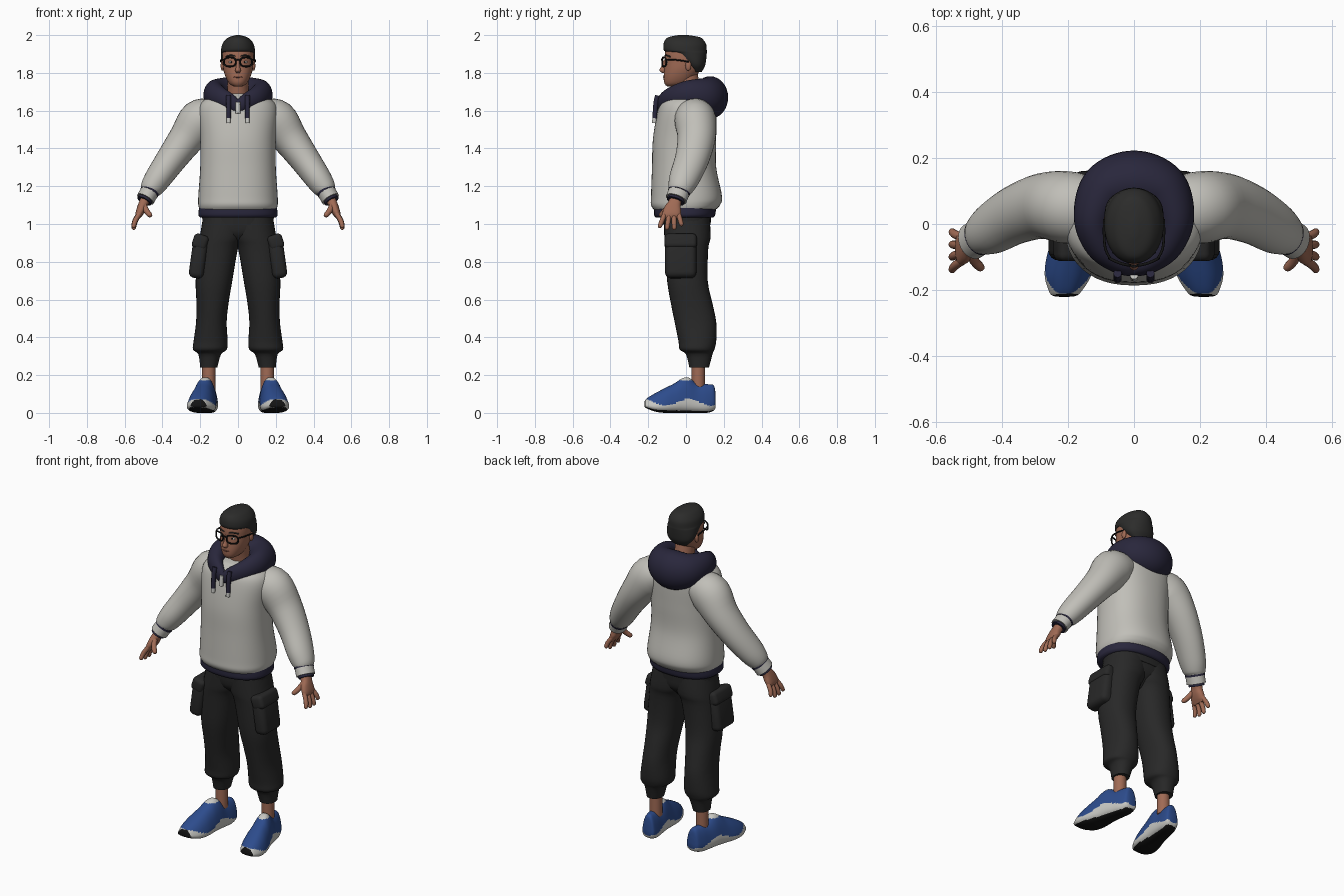
import bpy, bmesh, math
from mathutils import Vector, Matrix

cube = bpy.data.objects.get("Cube")
if cube:
    bpy.data.objects.remove(cube, do_unlink=True)


def material(name, red, green, blue):
    mat = bpy.data.materials.new(name)
    mat.use_nodes = True
    mat.diffuse_color = (red, green, blue, 1)
    shader = next(node for node in mat.node_tree.nodes if node.type == 'BSDF_PRINCIPLED')
    shader.inputs["Base Color"].default_value = mat.diffuse_color
    return mat


FLEECE = material("light grey fleece", .53, .52, .48)
NAVY = material("navy fabric", .022, .02, .045)
PANTS = material("charcoal cloth", .021, .021, .021)
HAIR = material("dark hair", .025, .025, .024)
SKIN = material("skin", .35, .145, .09)
LIPS = material("lips", .22, .08, .055)
BLUE = material("blue knit", .026, .072, .265)
WHITE = material("off white", .58, .58, .55)
BLACK = material("black rubber", .007, .007, .007)


def finish(name, bm, mats, mirror=False, rule=None):
    """Turn a bmesh into a smooth shaded object, optionally mirrored over x."""
    bmesh.ops.recalc_face_normals(bm, faces=bm.faces)
    bm.normal_update()
    for face in bm.faces:
        face.smooth = True
        if rule:
            face.material_index = rule(face.calc_center_median(), face.normal)
    mesh = bpy.data.meshes.new(name)
    bm.to_mesh(mesh)
    bm.free()
    mesh.set_sharp_from_angle(angle=math.radians(50))
    for mat in mats:
        mesh.materials.append(mat)
    ob = bpy.data.objects.new(name, mesh)
    bpy.context.collection.objects.link(ob)
    if mirror:
        ob.modifiers.new("Mirror", 'MIRROR').use_mirror_merge = False
    return ob


def spline(rows, steps, closed):
    """Catmull-Rom interpolation of equal-length rows."""
    count, out = len(rows), []

    def pick(i):
        return rows[i % count] if closed else rows[min(max(i, 0), count - 1)]

    for i in range(count if closed else count - 1):
        for k in range(steps):
            t = k / steps
            out.append([b + t / 2 * (c - a + t * (2*a - 5*b + 4*c - d + t * (3*(b - c) + d - a)))
                        for a, b, c, d in zip(pick(i - 1), pick(i), pick(i + 1), pick(i + 2))])
    return out if closed else out + [list(rows[-1])]


def superellipse(count, power):
    """Points around a rounded square of unit size."""
    for k in range(count):
        angle = math.tau * k / count
        yield tuple(math.copysign(abs(w) ** (2 / power), w) for w in (math.cos(angle), math.sin(angle)))


def loft(name, rows, mats, up=(0, 1, 0), axis=None, power=2.0, seg=32, steps=4,
         taper=0, closed=False, mirror=False, rule=None):
    """Skin superellipse sections given as (x, y, z, half width, half depth)."""
    pts = spline(rows, steps, closed)
    count, up, bm, rings = len(pts), Vector(up), bmesh.new(), []
    for i, point in enumerate(pts):
        if closed:
            before, after = pts[i - 1], pts[(i + 1) % count]
        else:
            before, after = pts[max(i - 1, 0)], pts[min(i + 1, count - 1)]
        tangent = Vector(axis) if axis else (Vector(after[:3]) - Vector(before[:3])).normalized()
        v = (up - tangent * up.dot(tangent)).normalized()
        u = v.cross(tangent)
        wide, deep = (max(size, .001) for size in point[3:])
        rings.append([bm.verts.new(Vector(point[:3]) + u * c * wide * (1 - taper * (s + .3)) + v * s * deep)
                      for c, s in superellipse(seg, power)])
    for i in range(count if closed else count - 1):
        lower, upper = rings[i], rings[(i + 1) % count]
        for k in range(seg):
            j = (k + 1) % seg
            bm.faces.new((lower[k], lower[j], upper[j], upper[k]))
    if not closed:
        bm.faces.new(rings[0])
        bm.faces.new(rings[-1])
    return finish(name, bm, mats, mirror, rule)


def stack(name, rows, mats, **options):
    """Loft of level sections: (z, front, back, half width) or (z, front, back, inner, outer)."""
    full = [row if len(row) > 4 else (*row[:3], -row[3], row[3]) for row in rows]
    sections = [((inner + outer) / 2, (front + back) / 2, z, (outer - inner) / 2, (back - front) / 2)
                for z, front, back, inner, outer in full]
    return loft(name, sections, mats, axis=(0, 0, 1), **options)


def blob(name, at, size, mat):
    bm = bmesh.new()
    bmesh.ops.create_uvsphere(bm, u_segments=20, v_segments=12, radius=1,
                              matrix=Matrix.Translation(at) @ Matrix.Diagonal((*size, 1)))
    return finish(name, bm, [mat], at[0] > 0)


def wire(name, path, radius, mat, mirror=False, closed=False):
    return loft(name, [(*point, radius, radius) for point in path], [mat], up=(.1, .3, 1), seg=8,
                steps=3, closed=closed, mirror=mirror)


def box(name, at, size, tilt, mat, bevel):
    bm = bmesh.new()
    place = Matrix.Translation(at) @ Matrix.Rotation(math.radians(tilt), 4, 'Y')
    bmesh.ops.create_cube(bm, size=1, matrix=place @ Matrix.Diagonal((*size, 1)))
    bmesh.ops.bevel(bm, geom=bm.edges[:], offset=bevel, segments=4, profile=.5, affect='EDGES')
    return finish(name, bm, [mat], True)


# Hoodie body and hem
stack("hoodie_body", [(1.07, -.165, .15, .2), (1.1, -.185, .18, .21), (1.15, -.185, .19, .21),
                      (1.3, -.18, .16, .2), (1.45, -.175, .16, .2), (1.6, -.15, .16, .21),
                      (1.66, -.125, .145, .175), (1.69, -.08, .11, .1)], [FLEECE], power=2.3, seg=48, steps=6)
stack("hoodie_hem", [(1.035, -.16, .145, .2), (1.05, -.17, .155, .21), (1.09, -.17, .16, .205)],
      [NAVY], power=2.3, seg=48)

# Sleeves
loft("sleeve", [(.13, .04, 1.575, .09, .1), (.2, .05, 1.545, .115, .11), (.275, .055, 1.45, .094, .1),
                (.355, .03, 1.34, .08, .09), (.425, -.01, 1.24, .07, .08), (.458, -.03, 1.19, .06, .066),
                (.468, -.037, 1.17, .048, .056)], [FLEECE], mirror=True)

# Cuff parts, placed by distance along the wrist
wrist, forward = Vector((.468, -.037, 1.17)), Vector((.48, -.32, -.82))
for part, start, end, radius, mat in (("cuff_seam", -.006, .005, .051, NAVY), ("cuff", .002, .047, .049, FLEECE),
                                      ("cuff_lining", .03, .06, .04, NAVY)):
    loft(part, [(*(wrist + forward * d), radius, radius + .008) for d in (start, end)], [mat], mirror=True)

# Hood: a collar roll, full at the back and thin at the throat
side = [(.083, .1, 1.675, .085, .1), (.123, .015, 1.683, .06, .078),
        (.1, -.065, 1.668, .048, .062), (.05, -.115, 1.645, .034, .05)]
other_side = [(-x, *rest) for x, *rest in reversed(side)]
loft("hood", [(0, .128, 1.67, .095, .112), *side, (0, -.135, 1.625, .024, .036), *other_side],
     [NAVY], up=(0, 0, 1), closed=True, steps=8)

# Drawstrings and zip
wire("drawstring", [(.05, -.15, 1.68), (.05, -.16, 1.64), (.05, -.166, 1.56)], .013, NAVY, True)
wire("drawstring_tip", [(.05, -.166, 1.565), (.05, -.168, 1.535)], .0125, WHITE, True)
wire("zip_pull", [(0, -.155, 1.645), (0, -.162, 1.585)], .013, WHITE)


def finger(name, base, tip, radius):
    base, tip = Vector(base), Vector(tip)
    bend = base.lerp(tip, .5) + Vector((.005, 0, 0))
    rows = ((base, 1), (bend, 1), (base.lerp(tip, .9), .85), (tip, .3))
    loft(name, [(*at, radius * grow, radius * grow) for at, grow in rows], [SKIN], seg=12, mirror=True)


# Hands
loft("palm", [(.48, -.045, 1.15, .028, .032), (.5, -.06, 1.11, .025, .034), (.512, -.07, 1.08, .024, .045),
              (.525, -.077, 1.05, .019, .048), (.53, -.078, 1.03, .01, .04)], [SKIN], power=2.4, mirror=True)
for i, (label, tip) in enumerate((("index", .98), ("middle", .97), ("ring", .97), ("little", .99))):
    y = -.112 + .024 * i
    finger(label + "_finger", (.522, y, 1.055), (.556, y - .03 + .016 * i, tip), .013)
finger("thumb", (.498, -.085, 1.1), (.462, -.138, 1.04), .015)

# Trousers
stack("trouser_seat", [(1.07, -.12, .125, .18), (1, -.116, .128, .18), (.94, -.1, .115, .15),
                       (.875, -.03, .05, .02)], [PANTS], power=2.4)
stack("waistband", [(.995, -.12, .13, .188), (1.05, -.124, .134, .19)], [PANTS], power=2.4)
stack("trouser_leg", [(1.04, -.115, .125, -.06, .184), (.93, -.115, .13, -.03, .203), (.87, -.11, .118, 0, .212),
                      (.7, -.1, .115, .03, .224), (.58, -.08, .14, .05, .22), (.48, -.06, .16, .06, .222),
                      (.38, -.04, .16, .055, .235), (.335, -.033, .15, .06, .238),
                      (.31, 0, .14, .09, .21), (.24, .018, .122, .11, .2)],
      [PANTS], power=2.2, mirror=True)
box("cargo_pocket", (.21, -.028, .815), (.08, .165, .205), -8, PANTS, .03)
box("pocket_flap", (.2, -.028, .905), (.08, .17, .08), -18, PANTS, .022)

# Ankles
stack("ankle", [(.28, .03, .1, .12, .19), (.12, .03, .1, .12, .19)], [SKIN], mirror=True)


# Shoes: tread, toe guard, side wall and upper split by height and direction
def shoe_colour(center, normal):
    if normal.z < -.75 and center.z < .05:
        return 2
    if center.y < -.17 and normal.y < -.72 and center.z < .09:
        return 2
    wave = .056 + .018 * math.sin(center.y * 26 + 1.2)
    return 1 if center.z < wave or center.z > .172 else 0


# Shoe sections from heel to toe: y, half width, bottom, top
shoe = [(.157, .026, .03, .095), (.147, .04, .012, .145), (.11, .05, 0, .152), (.06, .055, 0, .155),
        (.015, .06, 0, .186), (-.02, .064, 0, .183), (-.06, .07, 0, .157), (-.11, .075, 0, .132),
        (-.16, .07, .006, .106), (-.2, .052, .02, .082), (-.217, .038, .03, .066), (-.221, .015, .038, .05)]
loft("shoe", [(.174 - .17 * y, y, (low + high) / 2, wide, (high - low) / 2) for y, wide, low, high in shoe],
     [BLUE, WHITE, BLACK], up=(0, 0, 1), axis=(0, 1, 0), power=2.7, taper=.28, seg=64, steps=6,
     mirror=True, rule=shoe_colour)

# Neck and head
loft("neck", [(0, .04, 1.6, .07, .07), (0, .02, 1.7, .056, .06), (0, 0, 1.8, .056, .06)], [SKIN])
stack("head", [(1.728, -.1, -.03, .02), (1.738, -.11, 0, .04), (1.755, -.117, .03, .054),
               (1.785, -.118, .055, .068), (1.82, -.115, .08, .078), (1.86, -.112, .095, .082),
               (1.9, -.112, .1, .083), (1.94, -.1, .1, .076), (1.98, -.06, .06, .03)], [SKIN], power=2.2)
stack("hair", [(1.805, .035, .083, .05), (1.835, 0, .1, .078), (1.865, -.03, .106, .088),
               (1.904, -.08, .11, .09), (1.917, -.116, .11, .09), (1.95, -.119, .107, .084),
               (1.975, -.11, .092, .067), (1.99, -.09, .07, .046), (2, -.04, .01, .01)],
      [HAIR], power=2.1, seg=40)
blob("ear", (.082, .012, 1.838), (.01, .016, .027), SKIN)

# Face
loft("nose", [(0, -.108, 1.87, .008, .01), (0, -.117, 1.835, .01, .014), (0, -.123, 1.813, .015, .018),
              (0, -.116, 1.8, .01, .01)], [SKIN], axis=(0, 0, 1), seg=16)
blob("mouth", (0, -.113, 1.778), (.024, .008, .005), LIPS)
blob("eye_white", (.036, -.101, 1.857), (.014, .006, .006), WHITE)
blob("iris", (.036, -.106, 1.857), (.005, .003, .005), BLACK)
wire("eyebrow", [(.014, -.11, 1.889), (.04, -.104, 1.893), (.064, -.084, 1.886)], .004, HAIR, True)

# Glasses: rims wrap back around the face
rim = []
for across, rise in superellipse(16, 2.7):
    x = .043 + .031 * across
    rim.append((x, 4 * x * x - .126, 1.858 + .024 * rise))
wire("glasses_rim", rim, .0045, BLACK, mirror=True, closed=True)
wire("glasses_bridge", [(-.013, -.125, 1.866), (0, -.129, 1.87), (.013, -.125, 1.866)], .004, BLACK)
wire("glasses_temple", [(.073, -.104, 1.87), (.087, -.075, 1.87), (.091, -.03, 1.866), (.09, .015, 1.858)],
     .004, BLACK, mirror=True)
